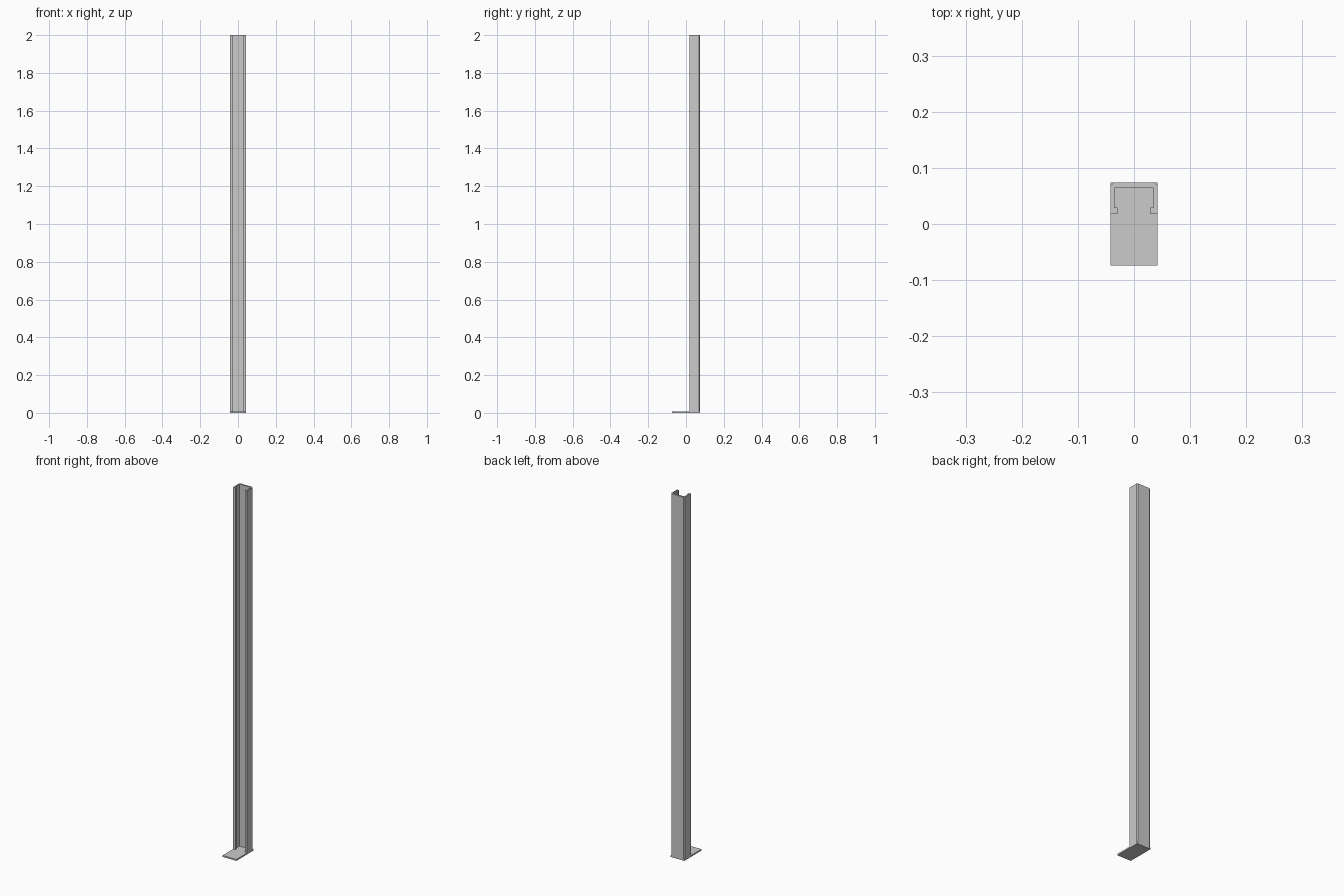
import bpy, bmesh

if "Cube" in bpy.data.objects:
    bpy.data.objects.remove(bpy.data.objects["Cube"])

def extrude_profile(name, points, z0, z1):
    bm = bmesh.new()
    face = bm.faces.new([bm.verts.new((x, y, z0)) for x, y in points])
    ext = bmesh.ops.extrude_face_region(bm, geom=[face])
    top = [g for g in ext["geom"] if isinstance(g, bmesh.types.BMVert)]
    bmesh.ops.translate(bm, verts=top, vec=(0, 0, z1 - z0))
    bmesh.ops.recalc_face_normals(bm, faces=bm.faces)
    mesh = bpy.data.meshes.new(name)
    bm.to_mesh(mesh)
    bm.free()
    obj = bpy.data.objects.new(name, mesh)
    bpy.context.collection.objects.link(obj)
    return obj

W, D, PLATE = 0.042, 0.074, 0.008

# Flat foot plate
extrude_profile("foot_plate", [(-W, -D), (W, -D), (W, D), (-W, D)], 0, PLATE)

# Upright C-channel with chamfered back corners and inward front lips
half = [(W - 0.006, D), (W, D - 0.006), (W, 0.018), (0.029, 0.018),
        (0.029, 0.029), (0.035, 0.029), (0.035, 0.064)]
profile = half + [(-x, y) for x, y in reversed(half)]
extrude_profile("upright_channel", profile, PLATE, 2.0)
